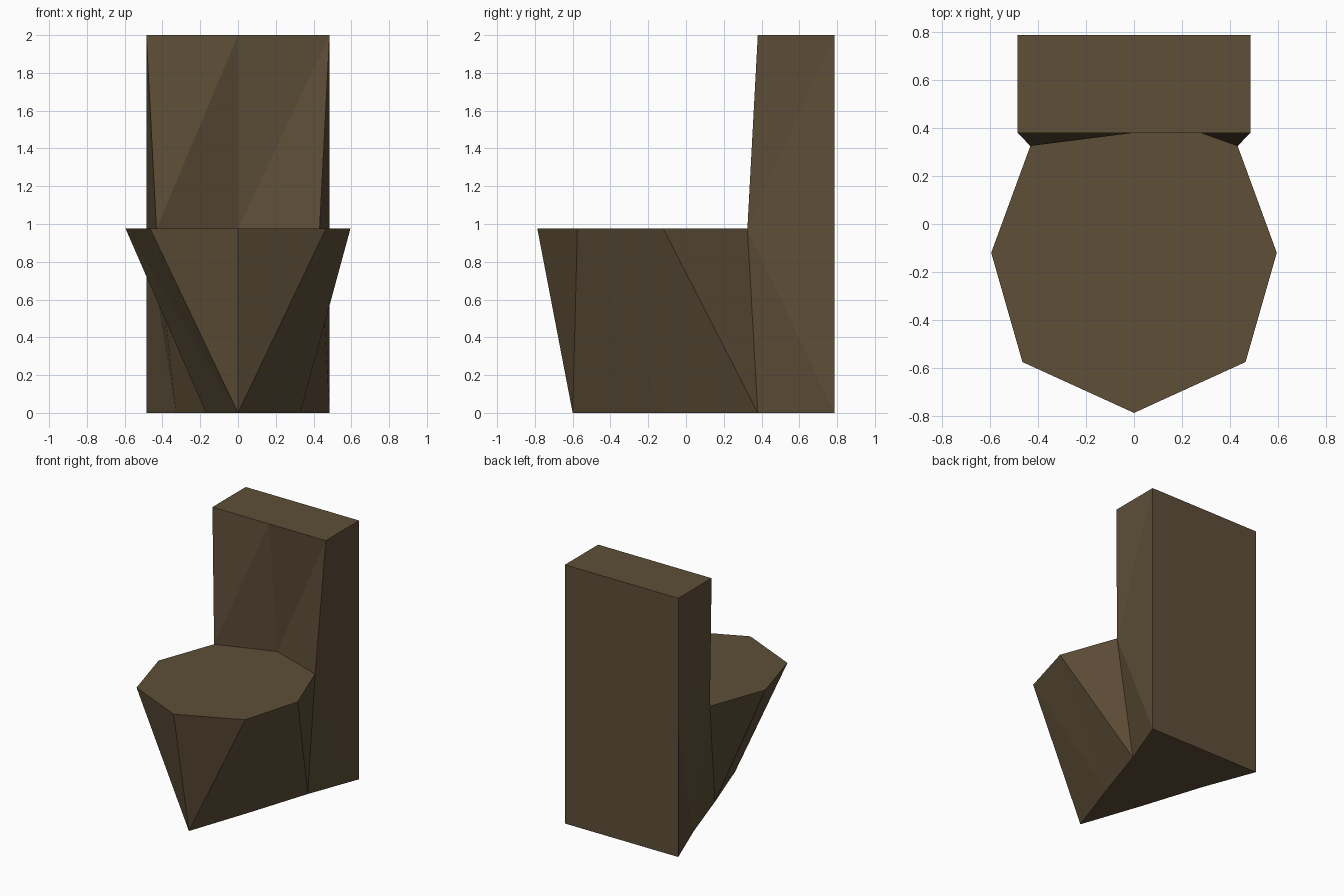
import bpy

if "Cube" in bpy.data.objects:
    bpy.data.objects.remove(bpy.data.objects["Cube"])

mat = bpy.data.materials.new("dark brown")
mat.diffuse_color = (0.112, 0.077, 0.039, 1)
mat.use_nodes = True
mat.node_tree.nodes["Principled BSDF"].inputs["Base Color"].default_value = mat.diffuse_color


def mirrored(half):
    """Right-hand points, front to back, followed by their left-hand mirror."""
    return half + [(-x, y) for x, y in reversed(half)]


def loft(name, low, high, z0, z1, flip, caps):
    """Flat-faced band between two matching rings, cut into triangles."""
    n = len(low)
    verts = [(x, y, z0) for x, y in low] + [(x, y, z1) for x, y in high]
    faces = []
    for i in range(n):
        j = (i + 1) % n
        a, b, c, d = i, j, n + j, n + i
        tris = [(a, b, c), (a, c, d)] if flip else [(a, b, d), (b, c, d)]
        # drop triangles that collapse where the ring shares a point
        faces += [t for t in tris if len({verts[k] for k in t}) == 3]
    faces += caps
    # merge coincident points
    unique = list(dict.fromkeys(verts))
    index = [unique.index(v) for v in verts]
    clean = []
    for f in faces:
        clean.append(list(dict.fromkeys(index[k] for k in f)))
    mesh = bpy.data.meshes.new(name)
    mesh.from_pydata(unique, [], clean)
    mesh.materials.append(mat)
    mesh.update()
    obj = bpy.data.objects.new(name, mesh)
    bpy.context.collection.objects.link(obj)
    return obj


SEAT_Z, TOP_Z = 0.975, 2.0
back = (0.485, 0.787)
shoulder = (0.432, 0.325)

# Bowl and pedestal: wide seat tapering to a narrow wedge foot
foot = mirrored([(0, -0.6), (0, -0.6), (0.17, -0.11), (0.33, 0.38), back])
rim = mirrored([(0, -0.787), (0.465, -0.575), (0.595, -0.12), shoulder, back])
foot = [(abs(x) if x == 0 else x, y) for x, y in foot]
rim = [(abs(x) if x == 0 else x, y) for x, y in rim]
n = len(foot)
bowl = loft("bowl_and_pedestal", foot, rim, 0, SEAT_Z, False,
            [list(reversed(range(n)))])

# Seat: flat top, notched into the recessed middle of the backrest
seat_ring = mirrored([(0.465, -0.575), (0.595, -0.12), shoulder])
seat_ring = [(0, -0.787)] + seat_ring[:3] + [(0, 0.48)] + seat_ring[3:]
seat_mesh = bpy.data.meshes.new("seat")
seat_mesh.from_pydata([(x, y, SEAT_Z) for x, y in seat_ring], [],
                      [list(range(len(seat_ring)))])
seat_mesh.materials.append(mat)
seat = bpy.data.objects.new("seat", seat_mesh)
bpy.context.collection.objects.link(seat)

# Upright back: box whose front is pinched in towards the seat
low = mirrored([shoulder, back]) + [(0, 0.48)]
high = mirrored([(0.485, 0.38), back]) + [(0, 0.38)]
m = len(low)
loft("upright_back", low, high, SEAT_Z, TOP_Z, True, [list(range(m, 2 * m))])
